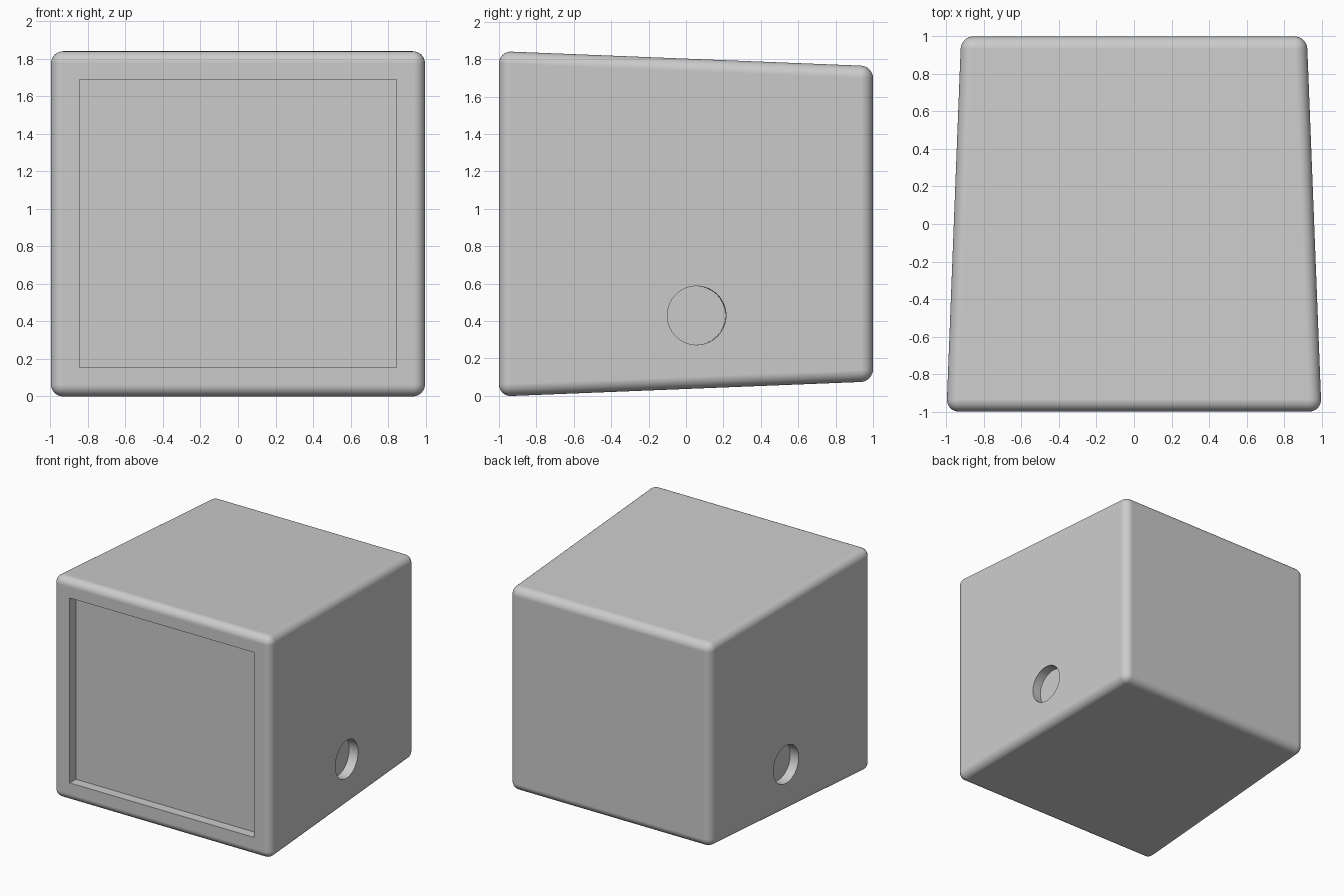
import bpy, bmesh, math
from mathutils import Vector

if "Cube" in bpy.data.objects:
    bpy.data.objects.remove(bpy.data.objects["Cube"])

# Tapered housing: larger at the front, slightly smaller at the back
FRONT = (1.0, -0.003, 1.843)
BACK = (0.922, 0.077, 1.763)
DEPTH = 0.08


def add_object(name, bm):
    mesh = bpy.data.meshes.new(name)
    bm.to_mesh(mesh)
    bm.free()
    obj = bpy.data.objects.new(name, mesh)
    bpy.context.collection.objects.link(obj)
    return obj


def activate(obj):
    bpy.ops.object.select_all(action='DESELECT')
    obj.select_set(True)
    bpy.context.view_layer.objects.active = obj


bm = bmesh.new()
bmesh.ops.create_cube(bm, size=2)
for v in bm.verts:
    half, low, high = FRONT if v.co.y < 0 else BACK
    v.co.x *= half
    v.co.z = high if v.co.z > 0 else low
housing = add_object("housing", bm)

# Rounded edges
bevel = housing.modifiers.new("rounded_edges", 'BEVEL')
bevel.width = 0.065
bevel.segments = 8
bevel.limit_method = 'NONE'

# Front panel recess cutter
bm = bmesh.new()
bmesh.ops.create_cube(bm, size=1)
bmesh.ops.scale(bm, vec=(1.69, 2 * DEPTH, 1.535), verts=bm.verts)
panel = add_object("front_recess_cutter", bm)
panel.location = (0, -1, 0.922)
cutters = [panel]

# Round side recess cutters, square to the tapered sides
taper = (FRONT[0] - BACK[0]) / 2
for side, label in ((1, "right"), (-1, "left")):
    bm = bmesh.new()
    bmesh.ops.create_cone(bm, cap_ends=True, segments=64,
                          radius1=0.157, radius2=0.157, depth=2 * DEPTH)
    cutter = add_object(label + "_hole_cutter", bm)
    y = 0.057
    cutter.location = (side * (FRONT[0] - taper * (y + 1)), y, 0.43)
    cutter.rotation_mode = 'QUATERNION'
    cutter.rotation_quaternion = Vector((side, taper, 0)).to_track_quat('Z', 'Y')
    cutters.append(cutter)

for cutter in cutters:
    cutter.hide_render = True
    mod = housing.modifiers.new(cutter.name, 'BOOLEAN')
    mod.operation = 'DIFFERENCE'
    mod.solver = 'EXACT'
    mod.object = cutter

activate(housing)
for name in [m.name for m in housing.modifiers]:
    bpy.ops.object.modifier_apply(modifier=name)
for cutter in cutters:
    bpy.data.objects.remove(cutter, do_unlink=True)

# Smooth rounding with crisp recess edges and flat panels
activate(housing)
bpy.ops.object.shade_smooth_by_angle(angle=math.radians(35))
normals = housing.modifiers.new("flat_panels", 'WEIGHTED_NORMAL')
normals.keep_sharp = True
